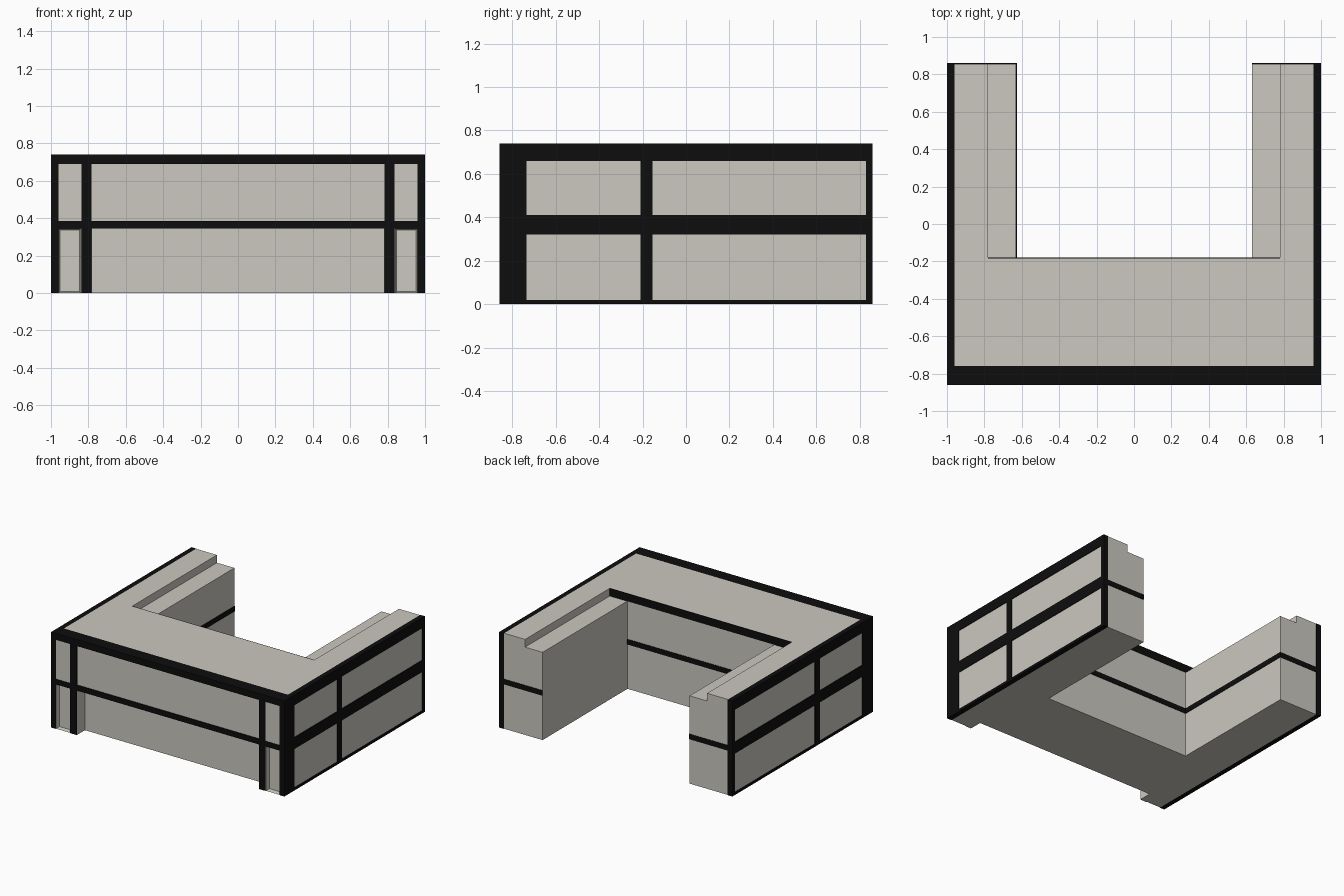
import bpy, bmesh

if "Cube" in bpy.data.objects:
    bpy.data.objects.remove(bpy.data.objects["Cube"])

def material(name, rgb):
    m = bpy.data.materials.new(name)
    m.diffuse_color = (*rgb, 1)
    m.use_nodes = True
    m.node_tree.nodes["Principled BSDF"].inputs["Base Color"].default_value = m.diffuse_color
    return m

BLACK = material("black_trim", (0.004, 0.004, 0.004))
STONE = material("warm_grey", (0.6, 0.58, 0.53))

def finish(bm, name, mat):
    bmesh.ops.recalc_face_normals(bm, faces=bm.faces)
    me = bpy.data.meshes.new(name)
    bm.to_mesh(me)
    bm.free()
    ob = bpy.data.objects.new(name, me)
    bpy.context.collection.objects.link(ob)
    me.materials.append(mat)
    return ob

def box(name, x, y, z, mat=BLACK, inset=None):
    """Box from (min, max) ranges; inset = (border, depth) recesses the front face."""
    bm = bmesh.new()
    bmesh.ops.create_cube(bm, size=1)
    for v in bm.verts:
        v.co = [r[0] if c < 0 else r[1] for c, r in zip(v.co, (x, y, z))]
    if inset:
        bm.normal_update()
        front = [f for f in bm.faces if f.normal.y < -0.9]
        bmesh.ops.inset_region(bm, faces=front, thickness=inset[0], depth=-inset[1])
    return finish(bm, name, mat)

def pair(name, x, y, z, mat=BLACK, inset=None):
    """Same box on the right and mirrored on the left."""
    box("right_" + name, x, y, z, mat, inset)
    box("left_" + name, (-x[1], -x[0]), y, z, mat, inset)

def slab(name, half, z0, z1):
    """Extrude a plan outline given for the right half and mirrored."""
    bm = bmesh.new()
    pts = half + [(-x, y) for x, y in reversed(half)]
    f = bm.faces.new([bm.verts.new((x, y, z0)) for x, y in pts])
    ext = bmesh.ops.extrude_face_region(bm, geom=[f])["geom"]
    for v in ext:
        if isinstance(v, bmesh.types.BMVert):
            v.co.z = z1
    return finish(bm, name, STONE)

F, B, T = -0.86, 0.86, 0.74      # front, back, top
E = 0.004                        # trim thickness

# U-shaped counter: lower body with inner ledges, upper cap
slab("counter_body", [(0.96, -0.76), (0.96, B - E), (0.63, B - E), (0.63, -0.18 - E)], 0, 0.68)
slab("counter_cap", [(0.96, -0.76), (0.96, B - E), (0.78, B - E), (0.78, -0.18 - E)], 0.68, T)

# Front face: upper panel, recessed lower bay, corner pillars
box("front_upper_panel", (-0.78, 0.78), (F + 0.01, -0.76), (0.385, 0.69), STONE)
pair("upper_pillar", (0.78, 0.96), (F + E, -0.76), (0.385, 0.69), STONE)
pair("pillar_core", (0.78, 0.84), (F + E, -0.76), (0, 0.345), STONE)
pair("lower_pillar_panel", (0.84, 0.96), (F + E, -0.76), (0, 0.345), STONE, (0.01, 0.03))
box("front_top_rail", (-1, 1), (F, -0.76), (0.69, T))
box("front_middle_rail", (-0.96, 0.96), (F, -0.76), (0.345, 0.385))
for n, z in (("lower", (0, 0.345)), ("upper", (0.385, 0.69))):
    pair(n + "_pillar_strip", (0.782, 0.837), (F, F + E), z)

# Side frames and their panels
S = (0.96, 1.0)
pair("side_front_post", S, (F, -0.735), (0, 0.69))
pair("side_middle_post", S, (-0.21, -0.155), (0.02, 0.66))
pair("side_back_post", S, (0.83, B), (0, 0.66))
pair("side_bottom_rail", S, (-0.735, 0.83), (0, 0.02))
pair("side_middle_rail", (0.96, 0.9995), (-0.735, 0.83), (0.32, 0.41))
pair("side_top_rail", S, (-0.76, B), (0.66, T))
for n, y in (("front", (-0.735, -0.21)), ("back", (-0.155, 0.83))):
    for m, z in (("lower", (0.02, 0.32)), ("upper", (0.41, 0.66))):
        pair(f"side_{m}_{n}_panel", (0.96, 0.995), y, z, STONE)

# Black bands on the inside and on the arm ends
M = (0.345, 0.385)
box("inner_top_band", (-0.78, 0.78), (-0.18 - E, -0.18), (0.68, T))
box("inner_middle_band", (-0.63, 0.63), (-0.18 - E, -0.18), M)
box("left_inner_arm_band", (-0.63, -0.63 + E), (-0.18, B), M)
pair("arm_end_band", (0.63, 0.96), (B - E, B), M)
